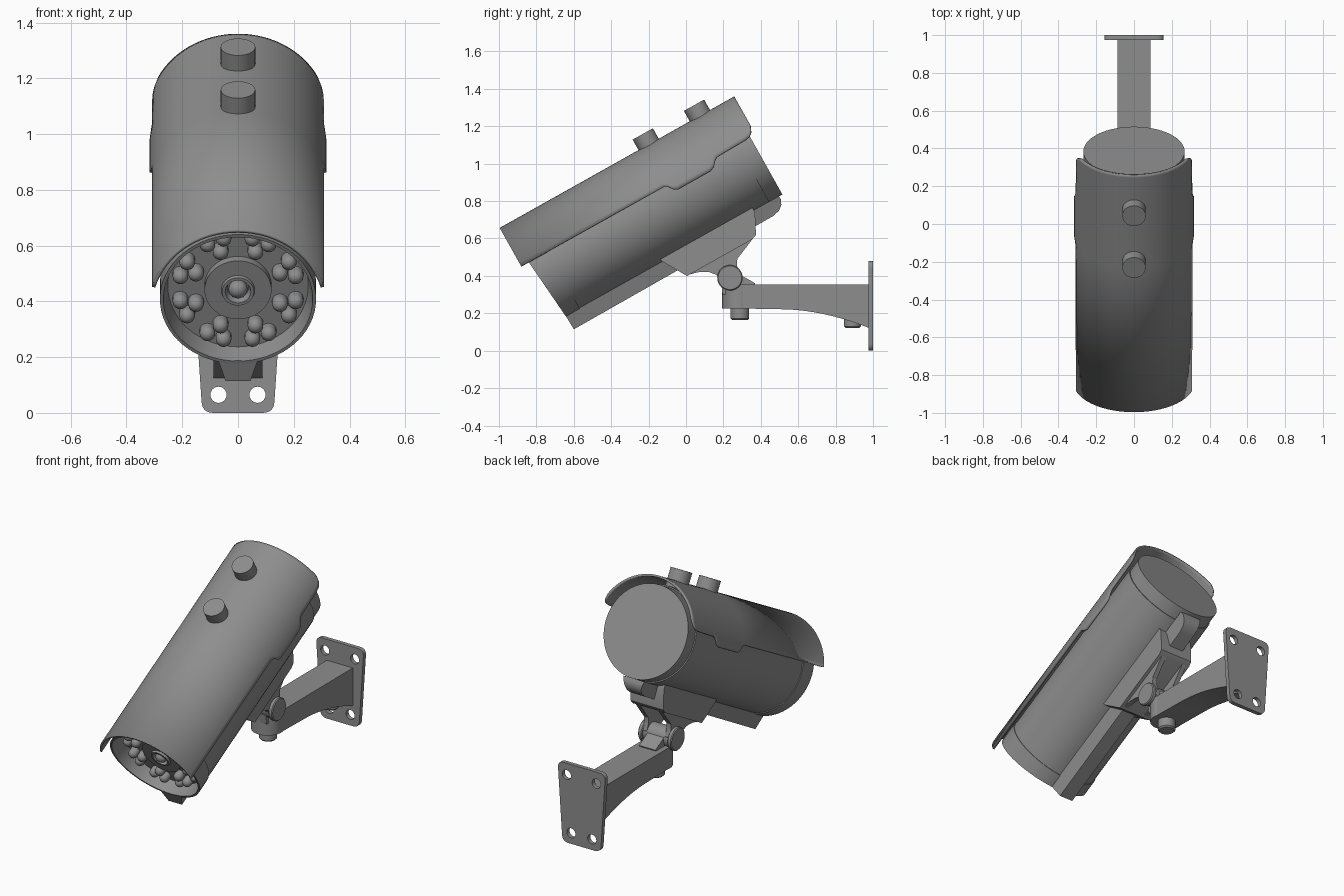
import bpy, bmesh, math
from mathutils import Matrix, Vector

if "Cube" in bpy.data.objects:
    bpy.data.objects.remove(bpy.data.objects["Cube"])

T = Matrix.Translation
R = Matrix.Rotation
TILT = R(math.radians(29.27), 4, 'X')        # local y = lens axis, local z = camera up
AXIS_H = 0.745                               # height of the lens axis in the tilted frame
BARREL = TILT @ T((0, 0, AXIS_H)) @ R(-math.pi / 2, 4, 'X')   # lathe z runs along the lens axis
ID = Matrix.Identity(4)
GREY = bpy.data.materials.new("dark_grey")
GREY.diffuse_color = (0.27, 0.27, 0.27, 1)
GREY.use_nodes = True
GREY.node_tree.nodes["Principled BSDF"].inputs["Base Color"].default_value = GREY.diffuse_color


def activate(ob):
    bpy.ops.object.select_all(action='DESELECT')
    ob.select_set(True)
    bpy.context.view_layer.objects.active = ob


def smooth(ob):
    activate(ob)
    bpy.ops.object.shade_smooth_by_angle(angle=math.radians(32))


def finish(name, bm, matrix=ID, recalc=True):
    bmesh.ops.remove_doubles(bm, verts=bm.verts, dist=1e-5)
    if recalc:
        bmesh.ops.recalc_face_normals(bm, faces=bm.faces)
    bm.transform(matrix)
    me = bpy.data.meshes.new(name)
    bm.to_mesh(me)
    bm.free()
    me.materials.append(GREY)
    ob = bpy.data.objects.new(name, me)
    bpy.context.collection.objects.link(ob)
    smooth(ob)
    return ob


def lathe(name, profile, matrix=ID, steps=64, adjust=None):
    """Spin (radius, height) points round z."""
    bm = bmesh.new()
    vs = [bm.verts.new((r, 0, h)) for r, h in profile]
    es = [bm.edges.new(p) for p in zip(vs, vs[1:])]
    bmesh.ops.spin(bm, geom=vs + es, cent=(0, 0, 0), axis=(0, 0, 1),
                   angle=2 * math.pi, steps=steps)
    for v in bm.verts if adjust else ():
        adjust(v.co)
    return finish(name, bm, matrix)


def rod(name, r, h0, h1, matrix=ID, steps=40, bevel=0.0):
    return lathe(name, [(0, h0), (r - bevel, h0), (r, h0 + bevel),
                        (r, h1 - bevel), (r - bevel, h1), (0, h1)], matrix, steps)


def slab(name, pts, x0, x1, matrix=ID, adjust=None):
    """Extrude a (y, z) outline along x."""
    bm = bmesh.new()
    f = bm.faces.new([bm.verts.new((x0, y, z)) for y, z in pts])
    ext = bmesh.ops.extrude_face_region(bm, geom=[f])['geom']
    bmesh.ops.translate(bm, vec=(x1 - x0, 0, 0),
                        verts=[g for g in ext if isinstance(g, bmesh.types.BMVert)])
    for v in bm.verts if adjust else ():
        adjust(v.co)
    return finish(name, bm, matrix)


def rounded(pts, rad, n=6):
    """Round every corner of an outline."""
    out = []
    for i, p in enumerate(pts):
        p = Vector(p)
        a = p + (Vector(pts[i - 1]) - p).normalized() * rad
        b = p + (Vector(pts[(i + 1) % len(pts)]) - p).normalized() * rad
        for k in range(n + 1):
            t = k / n
            out.append(tuple(a * (1 - t) ** 2 + p * 2 * t * (1 - t) + b * t * t))
    return out


# Camera barrel: front ring with slanted rim and recessed face, body, rear cap
def slant_rim(co):
    if co.z < -.45:
        co.z += .09 * co.y


lathe("front_ring", [(0, -.395), (.252, -.395), (.268, -.495), (.28, -.495),
                     (.28, -.385), (0, -.385)], BARREL, adjust=slant_rim)
rod("camera_body", .275, -.385, .778, BARREL, 64)
rod("rear_cap", .268, .77, .858, BARREL, 64)

# Lens
lathe("lens_ring", [(0, -.39), (.12, -.39), (.12, -.428), (.06, -.428), (.057, -.44),
                    (.046, -.44), (.038, -.41), (0, -.41)], BARREL)
bm = bmesh.new()
bmesh.ops.create_uvsphere(bm, u_segments=24, v_segments=16, radius=.034)
finish("lens_bulb", bm, BARREL @ T((0, 0, -.42)))

# Infrared lamps: eight clusters of three
bm = bmesh.new()
for k in range(8):
    for r, off in ((.163, 0), (.213, -8.5), (.213, 8.5)):
        a = math.radians(22.5 + 45 * k + off)
        pos = Vector((r * math.cos(a), r * math.sin(a), -.405))
        bmesh.ops.create_cone(bm, cap_ends=True, segments=16, radius1=.028, radius2=.028,
                              depth=.03, matrix=T(pos))
        bmesh.ops.create_uvsphere(bm, u_segments=16, v_segments=10, radius=.028,
                                  matrix=T(pos + Vector((0, 0, -.015))))
finish("infrared_lamps", bm, BARREL)

# Sun shield: arc sections whose lower edge follows (along, height) points
edge = [(-.548, .826), (.325, .824), (.345, .812), (.365, .784), (.385, .774), (.585, .774),
        (.61, .785), (.63, .81), (.651, .824), (.825, .828), (.855, .834), (.875, .85), (.89, .885)]
SR, SH, N = .32, .74, 40
bm = bmesh.new()
rows = []
for s, t in edge:
    lim = math.acos((t - SH) / SR)
    rows.append([bm.verts.new((SR * math.sin(a), s, SH + SR * math.cos(a)))
                 for a in (lim * (2 * i / N - 1) for i in range(N + 1))])
for p, q in zip(rows, rows[1:]):
    for i in range(N):
        bm.faces.new((p[i], p[i + 1], q[i + 1], q[i]))
shield = finish("sun_shield", bm, TILT, recalc=False)
mod = shield.modifiers.new("thickness", 'SOLIDIFY')
mod.thickness, mod.offset = .012, -1
if shield.data.polygons[N // 2].normal.z < 0:
    shield.data.flip_normals()

# Shield knobs, standing on the body
for i, s in enumerate((.365, .679)):
    rod(f"shield_knob_{i + 1}", .062, 1.0, 1.124, TILT @ T((0, s, 0)))


# Rail below the barrel: tapered section, rounded rear end
def taper_rail(co):
    co.x *= .045 + .025 * (co.z - .393) / .085


rail = [(-.47, .478), (-.467, .393), (.755, .40), (.80, .41), (.825, .43), (.838, .455), (.838, .478)]
slab("bottom_rail", rail, -1, 1, TILT, taper_rail)

# Mounting saddle and its two ears
slab("saddle", [(.115, .50), (.125, .474), (.20, .346), (.60, .346), (.629, .357),
                (.684, .466), (.684, .50)], -.11, .11, TILT)
ear = [(.20, .35), (.26, .335), (.31, .31), (.34, .275), (.345, .22), (.40, .17),
       (.455, .22), (.46, .265), (.48, .295), (.51, .307), (.625, .357)]
for side, x in (("left", -.09), ("right", .06)):
    slab(f"saddle_ear_{side}", ear, x, x + .03, TILT)

# Tilt joint
JOINT = T((0, .235, .39)) @ R(math.pi / 2, 4, 'Y')
rod("tilt_barrel", .058, -.1, .1, JOINT)
for side, x in (("left", -.112), ("right", .085)):
    rod(f"tilt_knob_{side}", .068, x, x + .027, JOINT, bevel=.005)
slab("joint_block", [(.195, .30), (.185, .39), (.235, .44), (.30, .40), (.345, .375),
                     (.37, .36), (.35, .30)], -.055, .055)

# Wall arm with rounded pivot end
curve = [(.50 + .47 * k / 10, .222 - .097 * (k / 10) ** 1.9) for k in range(11)]
slab("wall_arm", [(.285, .353), (.285, .226)] + curve + [(.978, .124), (.978, .353)], -.087, .087)
rod("arm_pivot", .09, .226, .353, T((0, .283, 0)))
rod("pivot_nut", .05, .165, .25, T((0, .288, 0)), bevel=.008)
rod("arm_screw", .045, .122, .2, T((0, .89, 0)), bevel=.008)

# Wall plate with four screw holes
outline = rounded([(-.128, 0), (.128, 0), (.16, .48), (-.16, .48)], .04)
plate = slab("wall_plate", outline, .975, 1.0, R(math.pi / 2, 4, 'Z'))
for x, z in ((.07, .065), (.1, .41)):
    for sx in (-x, x):
        cutter = rod("hole_cutter", .029, -.1, .1, T((sx, .99, z)) @ R(math.pi / 2, 4, 'X'), 24)
        cutter.hide_render = True
        activate(plate)
        cut = plate.modifiers.new("hole", 'BOOLEAN')
        cut.operation, cut.object = 'DIFFERENCE', cutter
        bpy.ops.object.modifier_apply(modifier=cut.name)
        bpy.data.objects.remove(cutter)
smooth(plate)
